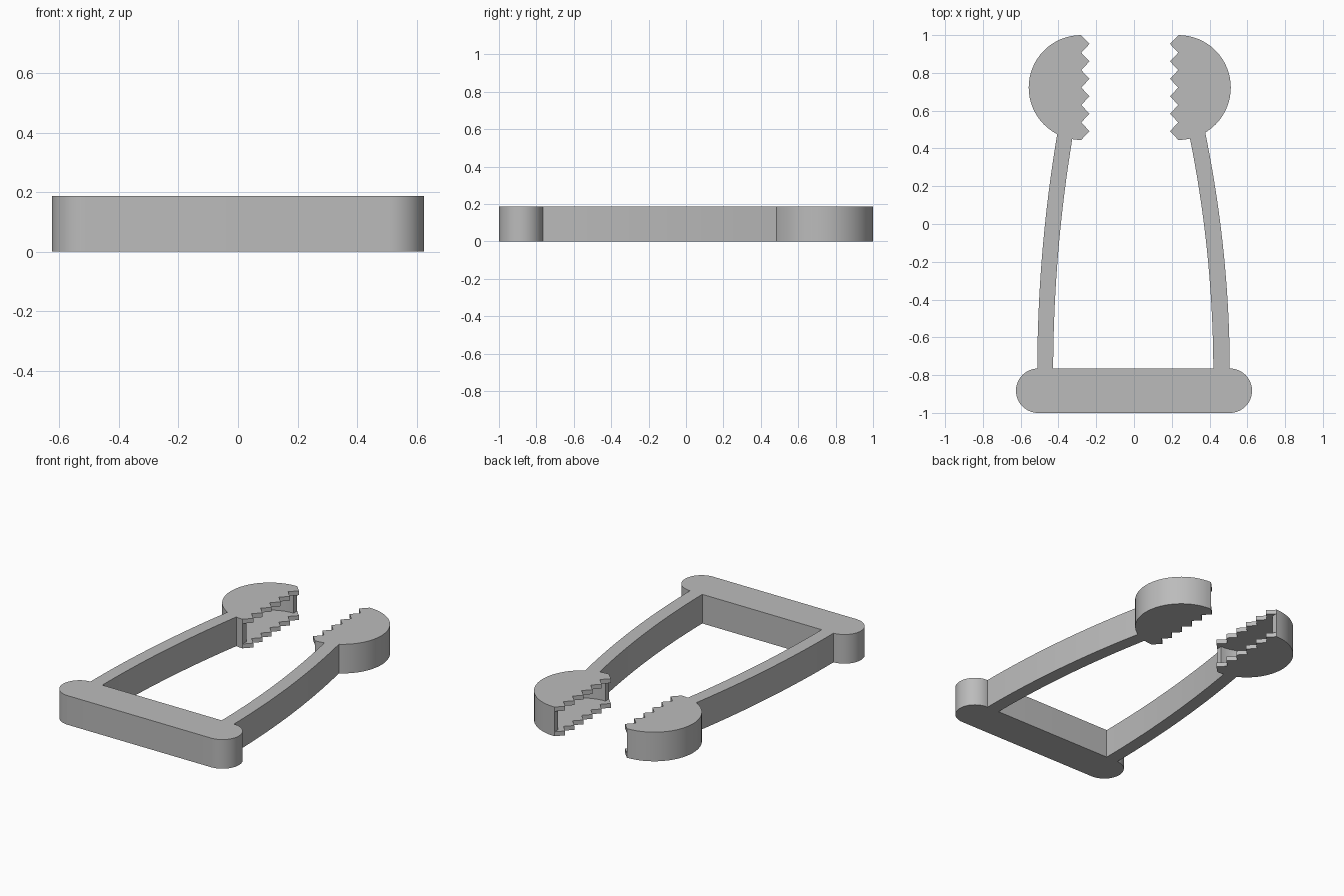
import bpy, bmesh
from math import sin, cos, pi, radians

cube = bpy.data.objects.get("Cube")
if cube:
    bpy.data.objects.remove(cube, do_unlink=True)

HEIGHT = 0.187
PLATE = 0.028          # thickness of the toothed jaw plates
JAW_R, POCKET_R = 0.2775, 0.24
JAW_Y = 0.7225
TEETH, TOOTH_DEPTH = 6, 0.045
BASE_BACK, BASE_R = -0.765, 0.1175

grey = bpy.data.materials.new("plain_grey")
grey.use_nodes = True
grey.diffuse_color = (0.5, 0.5, 0.5, 1)
grey.node_tree.nodes["Principled BSDF"].inputs["Base Color"].default_value = (0.5, 0.5, 0.5, 1)


def prism(name, outline, z0=0.0, z1=HEIGHT):
    """Extrude a closed xy outline from z0 to z1."""
    bm = bmesh.new()
    face = bm.faces.new([bm.verts.new((x, y, z0)) for x, y in outline])
    grown = bmesh.ops.extrude_face_region(bm, geom=[face])["geom"]
    top = [v for v in grown if isinstance(v, bmesh.types.BMVert)]
    bmesh.ops.translate(bm, verts=top, vec=(0, 0, z1 - z0))
    bmesh.ops.recalc_face_normals(bm, faces=bm.faces)
    mesh = bpy.data.meshes.new(name)
    bm.to_mesh(mesh)
    bm.free()
    mesh.materials.append(grey)
    obj = bpy.data.objects.new(name, mesh)
    bpy.context.collection.objects.link(obj)
    return obj


def arc(cx, cy, r, start, end, n=32):
    angles = [radians(start + (end - start) * i / n) for i in range(n + 1)]
    return [(cx + r * cos(a), cy + r * sin(a)) for a in angles]


def activate(obj):
    bpy.ops.object.select_all(action='DESELECT')
    obj.select_set(True)
    bpy.context.view_layer.objects.active = obj


def smooth(obj):
    activate(obj)
    bpy.ops.object.shade_smooth_by_angle(angle=radians(30))


def make_jaw(name, cx, side):
    """Half disc with a toothed edge, hollowed so the teeth sit on two plates."""
    def place(points):
        return [(cx + side * x, JAW_Y + y) for x, y in points]

    step = JAW_R / TEETH
    teeth = [(TOOTH_DEPTH if i % 2 else 0, -JAW_R + i * step)
             for i in range(1, 2 * TEETH)]
    jaw = prism(name, place(arc(0, 0, JAW_R, 90, 270) + teeth))
    far, wide = 0.1, JAW_R + 0.05
    pocket = arc(0.001, 0, POCKET_R, 90, 270)
    pocket += [(0.001, -wide), (far, -wide), (far, wide), (0.001, wide)]
    cutter = prism("pocket_cutter", place(pocket), PLATE, HEIGHT - PLATE)
    cutter.hide_render = True
    cut = jaw.modifiers.new("pocket", 'BOOLEAN')
    cut.operation, cut.solver, cut.object = 'DIFFERENCE', 'EXACT', cutter
    activate(jaw)
    bpy.ops.object.modifier_apply(modifier="pocket")
    bpy.data.objects.remove(cutter, do_unlink=True)
    smooth(jaw)


def make_arm(name, outer, inner, lean, n=20):
    """Bowed strip from the base up into the jaw wall."""
    start, end = BASE_BACK - 0.02, 0.485
    ts = [i / n for i in range(n + 1)]

    def edge(x0):
        return [(x0 + lean * t * t, start + (end - start) * t) for t in ts]
    smooth(prism(name, edge(outer) + edge(inner)[::-1]))


# Base bar with rounded ends
bar_y, bar_x = BASE_BACK - BASE_R, 0.5075
smooth(prism("base_bar", arc(bar_x, bar_y, BASE_R, -90, 90)
             + arc(-bar_x, bar_y, BASE_R, 90, 270)))

# Bowed arms
make_arm("right_arm", -0.512, -0.428, 0.107)
make_arm("left_arm", 0.507, 0.42, -0.13)

# Toothed jaws
make_jaw("right_jaw", -0.28, 1)
make_jaw("left_jaw", 0.235, -1)
